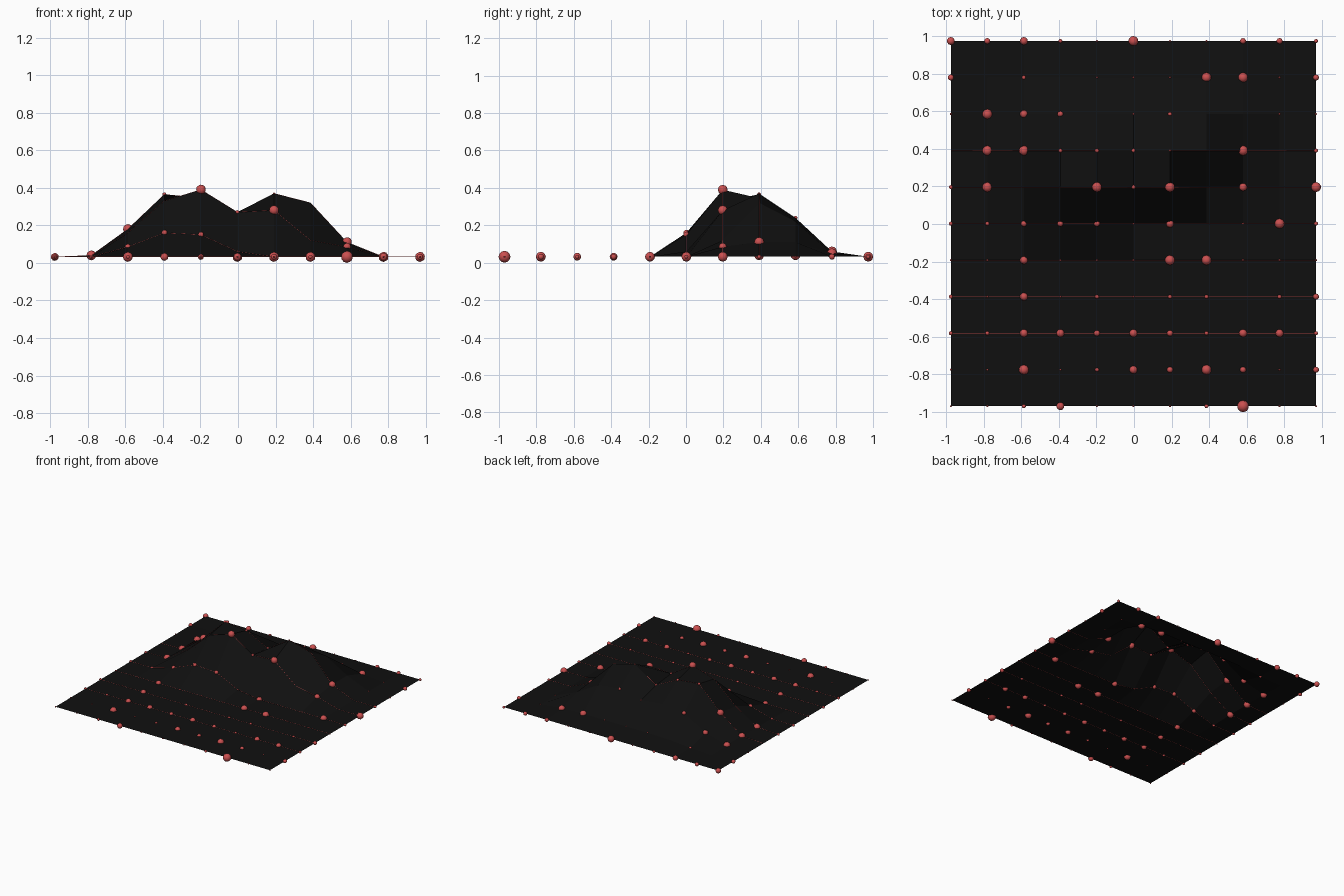
import bpy, bmesh
from mathutils import Matrix, Vector

if "Cube" in bpy.data.objects:
    bpy.data.objects.remove(bpy.data.objects["Cube"])

N, STEP, BASE = 11, 0.1945, 0.032
RED, BLACK = (0.6, 0.08, 0.08, 1), (0.005, 0.005, 0.005, 1)

# hill heights in hundredths, rows from y = 0 to 0.78, columns x = -0.78 to 0.58
HILL = [
    (3.2, 8.5, 16, 15, 6, 3.2, 3.2, 3.2),
    (4, 16, 33, 39, 27, 28, 12, 8.5),
    (4, 18, 36.5, 34.5, 25, 37, 32, 11),
    (4, 9, 20, 22, 20, 24, 22, 11),
    (3.2, 4, 5.5, 6, 6, 6, 6, 5),
]
# ball size class for each grid point, rows from the front to the back
BALLS = ["11241112611", "11512435313", "22443432442", "21412122023", "11411155111",
         "22333140152", "25005250405", "05522210502", "15430120011", "30201115513",
         "43421511332"]


def material(name, color):
    m = bpy.data.materials.new(name)
    m.diffuse_color = color
    m.use_nodes = True
    m.node_tree.nodes["Principled BSDF"].inputs["Base Color"].default_value = m.diffuse_color
    return m


def make(name, bm, mat):
    me = bpy.data.meshes.new(name)
    bm.to_mesh(me)
    bm.free()
    me.materials.append(mat)
    ob = bpy.data.objects.new(name, me)
    bpy.context.collection.objects.link(ob)
    return ob


def point(i, j):
    z = BASE
    if 5 <= j <= 9 and 1 <= i <= 8:
        z = HILL[j - 5][i - 1] / 100
    return Vector(((i - 5) * STEP - 0.003, (j - 5) * STEP + 0.002, z))


red, black = material("red", RED), material("black", BLACK)

# faceted sheet with two hills
bm = bmesh.new()
v = [[bm.verts.new(point(i, j)) for i in range(N)] for j in range(N)]
for j in range(N - 1):
    for i in range(N - 1):
        bm.faces.new((v[j][i], v[j][i + 1], v[j + 1][i + 1], v[j + 1][i]))
make("terrain_sheet", bm, black)

# balls of varied size on the grid points
bm = bmesh.new()
for j, row in enumerate(BALLS):
    for i, d in enumerate(row):
        if d != "0":
            bmesh.ops.create_icosphere(bm, subdivisions=2, radius=int(d) * 0.0053,
                                       matrix=Matrix.Translation(point(i, j)))
balls = make("node_balls", bm, red)
for p in balls.data.polygons:
    p.use_smooth = True

# hair-thin wires along the rows
cu = bpy.data.curves.new("row_wires", 'CURVE')
cu.dimensions = '3D'
cu.bevel_depth = 0.001
cu.bevel_resolution = 0
for j in range(2, 8):
    s = cu.splines.new('POLY')
    s.points.add(N - 1)
    for i in range(N):
        s.points[i].co = (*point(i, j), 1)
cu.materials.append(red)
bpy.context.collection.objects.link(bpy.data.objects.new("row_wires", cu))
